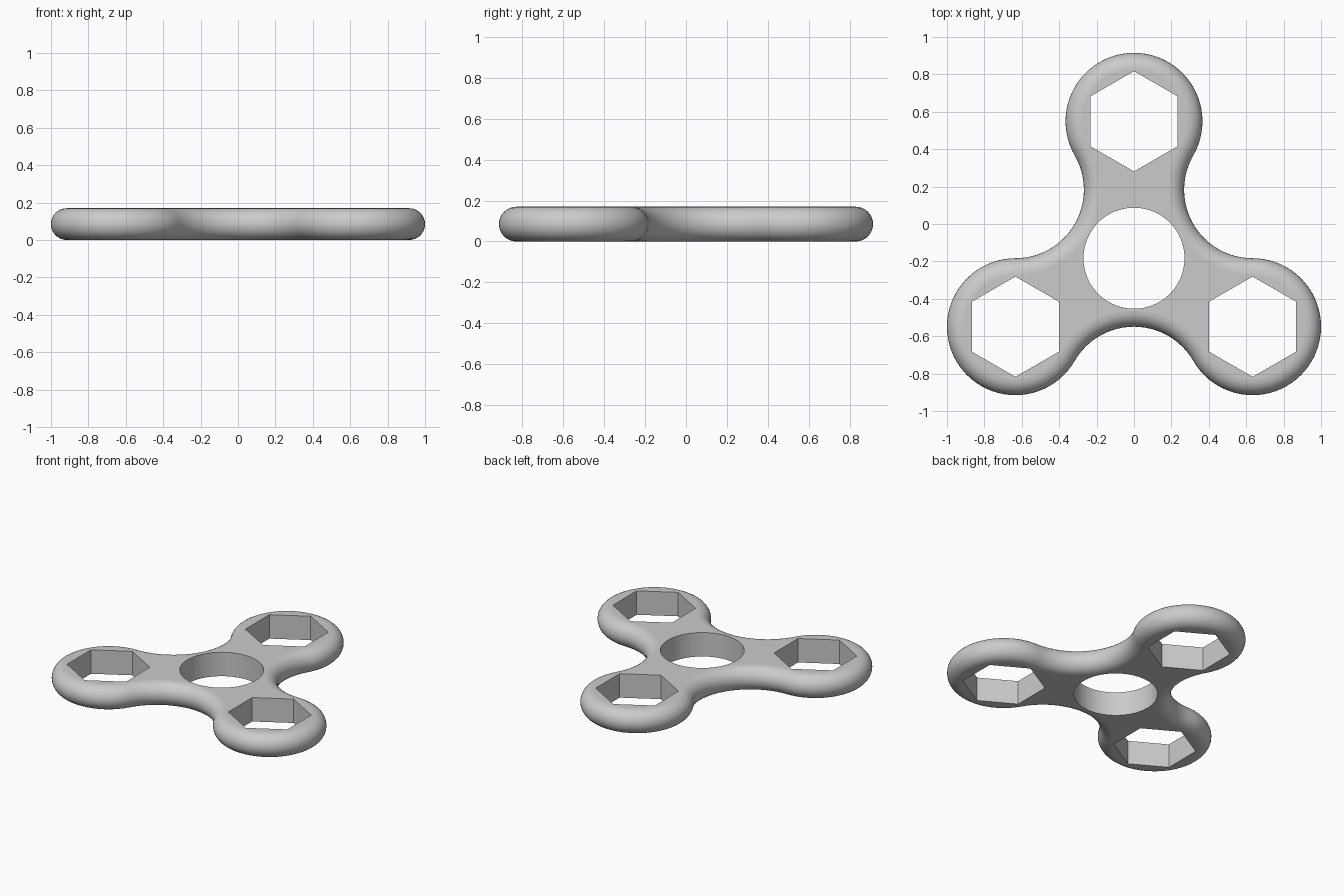
import bpy
import bmesh
from math import sin, cos, radians, sqrt

cube = bpy.data.objects.get("Cube")
if cube:
    bpy.data.objects.remove(cube, do_unlink=True)

ARM = 2 / (1 + sqrt(3))     # hub centre to lobe centre
R = ARM / 2                 # lobe and waist arc radius
HUB_Y = -ARM / 4
H = 0.17                    # thickness
EDGE = H / 2                # rounded rim radius
ARMS = (90, 210, 330)


def polar(radius, angle, centre=(0, HUB_Y)):
    a = radians(angle)
    return centre[0] + radius * cos(a), centre[1] + radius * sin(a)


def outline(inset):
    """Three convex lobes joined by concave waists, moved inwards by inset."""
    pts = []
    for a in ARMS:
        lobe, waist = polar(ARM, a), polar(ARM, a + 60)
        pts += [polar(R - inset, a - 120 + 5 * i, lobe) for i in range(48)]
        pts += [polar(R + inset, a + 300 - 5 * i, waist) for i in range(24)]
    return pts


def ring(bm, pts, z):
    return [bm.verts.new((x, y, z)) for x, y in pts]


def bridge(bm, low, high, smooth):
    n = len(low)
    for i in range(n):
        j = (i + 1) % n
        bm.faces.new((low[i], low[j], high[j], high[i])).smooth = smooth


def loop_edges(bm, loop):
    return [bm.edges.get((v, loop[i - 1])) for i, v in enumerate(loop)]


bm = bmesh.new()

# Rounded outer rim
STEPS = 16
rim = []
for k in range(STEPS + 1):
    t = radians(-90 + 180 * k / STEPS)
    rim.append(ring(bm, outline(EDGE * (1 - cos(t))), EDGE + EDGE * sin(t)))
for low, high in zip(rim, rim[1:]):
    bridge(bm, low, high, True)
bottoms, tops = [rim[0]], [rim[-1]]

# Round hub hole and a hexagonal hole in each lobe
holes = [([polar(0.27, 3.75 * i) for i in range(96)], True)]
for a in ARMS:
    centre = polar(ARM, a)
    holes.append(([polar(0.268, 30 + 60 * i, centre) for i in range(6)], False))
for pts, smooth in holes:
    low, high = ring(bm, pts, 0), ring(bm, pts, H)
    bridge(bm, low, high, smooth)
    bottoms.append(low)
    tops.append(high)

# Flat top and bottom plates around the holes
for loops, nz in ((bottoms, -1), (tops, 1)):
    edges = [e for loop in loops for e in loop_edges(bm, loop)]
    bmesh.ops.triangle_fill(bm, use_beauty=True, edges=edges, normal=(0, 0, nz))
bmesh.ops.recalc_face_normals(bm, faces=bm.faces)

mesh = bpy.data.meshes.new("spinner_body")
bm.to_mesh(mesh)
bm.free()
body = bpy.data.objects.new("spinner_body", mesh)
bpy.context.collection.objects.link(body)

# Plain grey
grey = bpy.data.materials.new("light_grey")
grey.use_nodes = True
colour = (0.6, 0.6, 0.6, 1)
grey.diffuse_color = colour
grey.node_tree.nodes["Principled BSDF"].inputs["Base Color"].default_value = colour
mesh.materials.append(grey)
